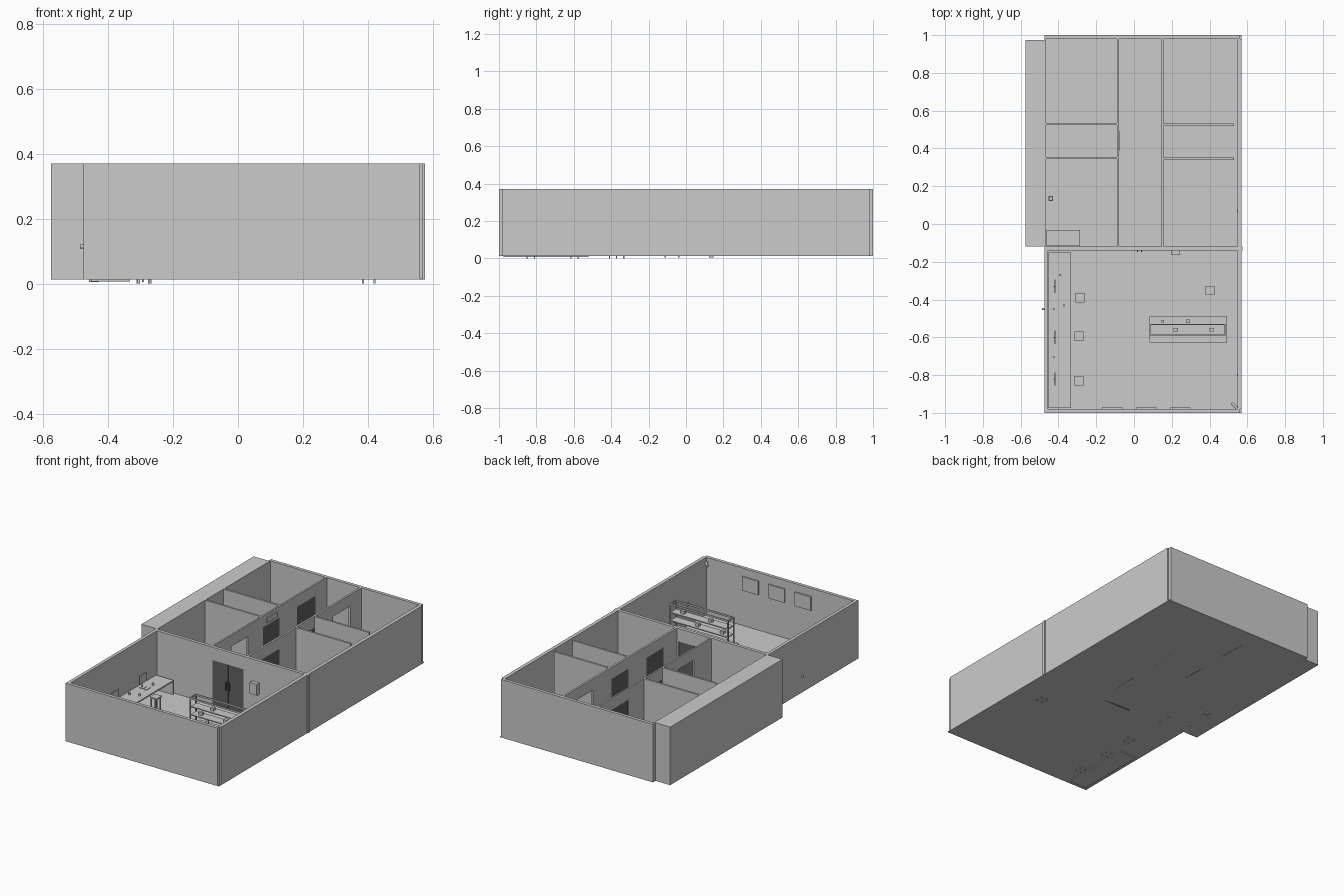
import bpy
from math import radians

if "Cube" in bpy.data.objects:
    bpy.data.objects.remove(bpy.data.objects["Cube"])

Z0, Z1 = 0.012, 0.37          # wall base and wall top
dark = bpy.data.materials.new("dark_grey")
dark.diffuse_color = (0.12, 0.12, 0.12, 1)
dark.use_nodes = True
dark.node_tree.nodes["Principled BSDF"].inputs["Base Color"].default_value = dark.diffuse_color


def box(name, x, y, z, mat=None):
    """Box from (min, max) ranges on each axis."""
    cx, cy, cz = [(a + b) / 2 for a, b in (x, y, z)]
    sx, sy, sz = [abs(b - a) / 2 for a, b in (x, y, z)]
    bpy.ops.mesh.primitive_cube_add(size=2, location=(cx, cy, cz))
    ob = bpy.context.object
    ob.name = name
    ob.scale = (sx, sy, sz)
    bpy.ops.object.transform_apply(location=False, rotation=False, scale=True)
    if mat:
        ob.data.materials.append(mat)
    return ob


def cylinder(name, loc, r, h, rot=(0, 0, 0)):
    bpy.ops.mesh.primitive_cylinder_add(vertices=16, radius=r, depth=h, location=loc, rotation=rot)
    ob = bpy.context.object
    ob.name = name
    bpy.ops.object.shade_smooth_by_angle()
    return ob


def table(name, x, y, top, thick=0.008, leg=0.006, inset=0.003, foot=0.0):
    """Slab on four square legs."""
    box(name + "_top", x, y, (top - thick, top))
    for a in (x[0] + inset, x[1] - inset - leg):
        for b in (y[0] + inset, y[1] - inset - leg):
            box(name + "_leg", (a, a + leg), (b, b + leg), (foot, top - thick))


def wall_with_openings(name, x, y, openings, top=0.30):
    """Wall along y, with door openings given as (start, end)."""
    at = y[0]
    for a, b in sorted(openings):
        box(name, x, (at, a), (Z0, Z1))
        box(name + "_lintel", x, (a, b), (top, Z1))
        at = b
    box(name, x, (at, y[1]), (Z0, Z1))


# floor and solid side annex
box("floor", (-0.475, 0.57), (-1, 1), (Z0, Z0 + 0.004))
box("side_annex", (-0.575, -0.475), (-0.12, 0.975), (Z0, Z1))

# outer walls
box("front_wall", (-0.475, 0.56), (-1, -0.98), (Z0, Z1))
box("back_wall", (-0.475, 0.56), (0.98, 1), (Z0, Z1))
box("left_wall_front", (-0.475, -0.455), (-0.98, -0.12), (Z0, Z1))
box("left_wall_back", (-0.475, -0.466), (-0.12, 0.98), (Z0, Z1))
box("right_wall_front", (0.548, 0.57), (-0.98, -0.14), (Z0, Z1))
box("right_wall_back", (0.548, 0.57), (-0.12, 0.98), (Z0, Z1))

# wall between the main room and the corridor, with a double door
for x in ((-0.455, -0.077), (0.135, 0.575)):
    box("middle_wall", x, (-0.14, -0.12), (Z0, Z1))
box("middle_wall_lintel", (-0.077, 0.135), (-0.14, -0.12), (0.29, Z1))
for x, h in (((-0.077, 0.028), 0.018), ((0.030, 0.135), 0.040)):
    box("double_door_leaf", x, (-0.137, -0.123), (Z0, 0.29), dark)
    box("door_handle", (h - 0.003, h + 0.003), (-0.147, -0.137), (0.13, 0.18), dark)

# corridor walls: doorways left open and doorways closed by a door
LX, RX = (-0.09, -0.08), (0.145, 0.157)
closed = {"left": (LX, [(0.36, 0.52), (0.69, 0.87)]), "right": (RX, [(0.01, 0.18), (0.36, 0.52)])}
opened = {"left": (0.05, 0.21), "right": (0.70, 0.87)}
for side, (x, doors) in closed.items():
    wall_with_openings(side + "_corridor_wall", x, (-0.12, 0.98), doors + [opened[side]])
    for d in doors:
        box(side + "_corridor_door", (x[0] + 0.001, x[1] - 0.001), d, (Z0, 0.30), dark)

# room partitions on both sides of the corridor
for y in (0.345, 0.525):
    box("left_partition", (-0.466, LX[0]), (y - 0.001, y + 0.011), (Z0, Z1))
    box("right_partition", (RX[1], 0.53), (y - 0.006, y + 0.006), (Z0, Z1))
box("corridor_sign", (-0.08, -0.075), (0.39, 0.49), (0.315, 0.345))

# long counter along the left wall
CX = (-0.452, -0.333)
box("counter_top", CX, (-0.975, -0.152), (0.093, 0.102))
for y in (-0.975, -0.53, -0.16):
    box("counter_panel", CX, (y, y + 0.008), (Z0, 0.093))
box("counter_base", CX, (-0.975, -0.522), (0.006, Z0))

# workstations on the counter
for y in (-0.33, -0.60, -0.82):
    box("monitor_foot", (-0.43, -0.405), (y - 0.015, y + 0.015), (0.102, 0.105))
    box("monitor_stem", (-0.425, -0.421), (y - 0.003, y + 0.003), (0.105, 0.14))
    box("monitor_screen", (-0.421, -0.416), (y - 0.035, y + 0.035), (0.13, 0.185))
    box("keyboard", (-0.395, -0.38), (y - 0.02, y + 0.02), (0.102, 0.105))
for x, y in ((-0.39, -0.27), (-0.425, -0.45), (-0.37, -0.43), (-0.425, -0.705)):
    cylinder("cup", (x, y, 0.109), 0.006, 0.014)

# stools
for x, y in ((-0.287, -0.39), (-0.292, -0.595), (-0.292, -0.83), (0.402, -0.352)):
    table("stool", (x - 0.024, x + 0.024), (y - 0.025, y + 0.025), 0.106)

# work bench with an open shelf rack
table("bench", (0.083, 0.492), (-0.628, -0.49), 0.10, foot=Z0)
for x in (0.083, 0.478):
    for y in (-0.59, -0.536):
        box("rack_post", (x, x + 0.007), (y, y + 0.006), (0.10, 0.275))
    box("rack_end_rail", (x, x + 0.007), (-0.59, -0.53), (0.268, 0.275))
for y in (-0.59, -0.536):
    box("rack_top_rail", (0.083, 0.485), (y, y + 0.006), (0.265, 0.275))
for z in (0.165, 0.215):
    box("rack_shelf", (0.09, 0.478), (-0.588, -0.532), (z, z + 0.006))
for i, x in enumerate((0.13, 0.21, 0.30, 0.40)):
    z = (0.171, 0.221)[i % 2]
    box("shelf_item", (x, x + 0.022), (-0.57, -0.55), (z, z + 0.018))
cylinder("bench_flask", (0.152, -0.515, 0.114), 0.008, 0.028)
box("bench_tray", (0.275, 0.295), (-0.525, -0.505), (0.10, 0.108))

# wall fittings
for x in (-0.17, 0.01, 0.19):
    box("wall_board", (x, x + 0.11), (-0.98, -0.972), (0.235, 0.32))
box("notice_panel", (0.195, 0.243), (-0.165, -0.14), (0.165, 0.235))
cylinder("wall_knob", (-0.478, -0.45, 0.114), 0.006, 0.016, (0, radians(90), 0))
box("camera_bracket", (0.537, 0.548), (-0.98, -0.969), (0.335, 0.345))
cylinder("corner_camera", (0.53, -0.96, 0.336), 0.007, 0.034, (radians(80), 0, radians(45)))
for y in (0.07, -0.80):
    box("wall_switch", (0.544, 0.548), (y - 0.006, y + 0.006), (0.14, 0.16))

# back left room: desk and water dispenser
table("room_desk", (-0.462, -0.287), (-0.117, -0.033), 0.11, foot=0.005)
box("dispenser_body", (-0.453, -0.428), (0.122, 0.147), (0.005, 0.15))
cylinder("dispenser_bottle", (-0.4405, 0.1345, 0.175), 0.011, 0.05)
